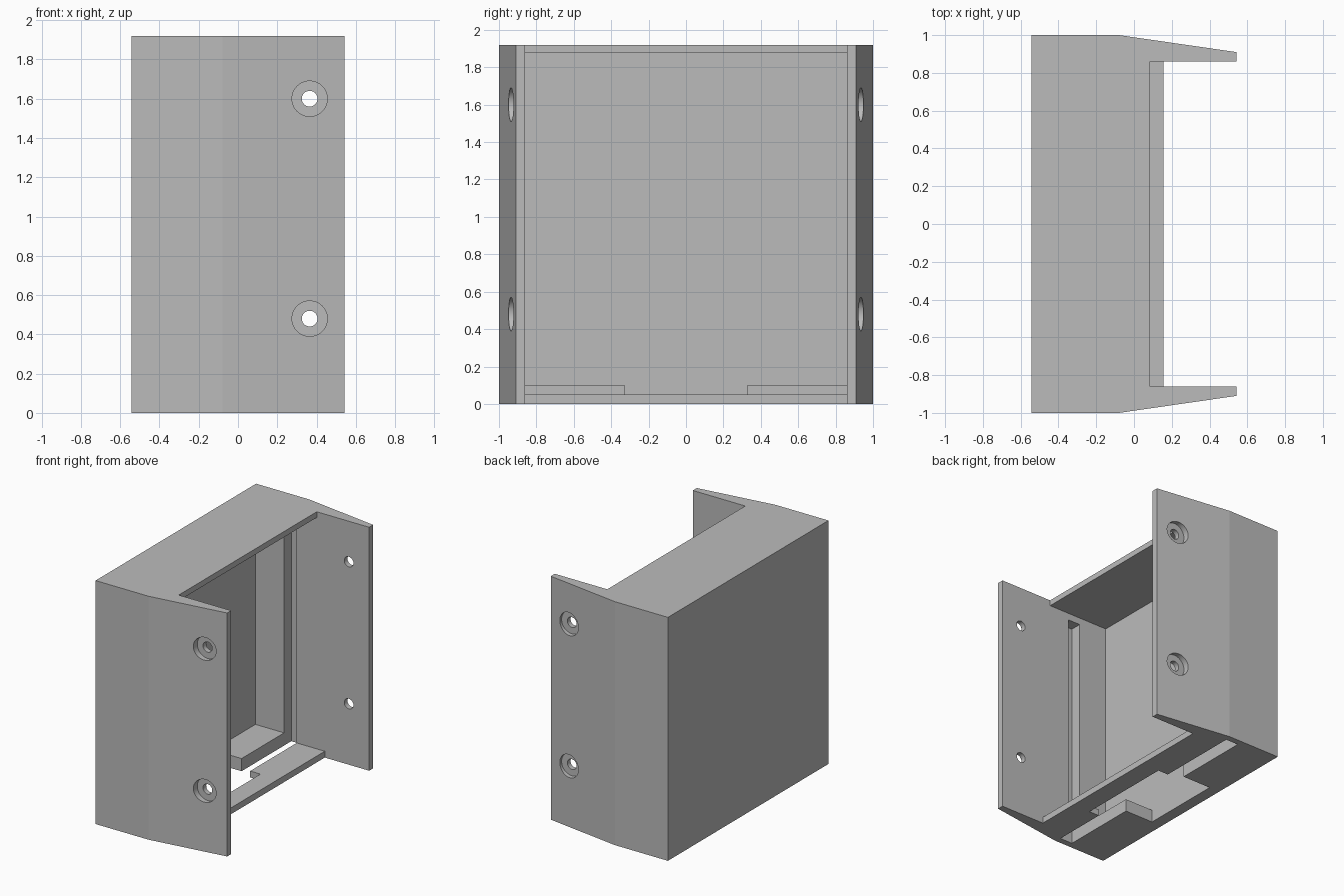
import bpy, bmesh, math
from mathutils import Matrix

if "Cube" in bpy.data.objects:
    bpy.data.objects.remove(bpy.data.objects["Cube"])

HEIGHT = 1.92
grey = bpy.data.materials.new("plain_grey")
grey.diffuse_color = (0.5, 0.5, 0.5, 1)
grey.use_nodes = True
grey.node_tree.nodes["Principled BSDF"].inputs["Base Color"].default_value = grey.diffuse_color


def make_object(name, bm):
    bmesh.ops.recalc_face_normals(bm, faces=bm.faces)
    mesh = bpy.data.meshes.new(name)
    bm.to_mesh(mesh)
    bm.free()
    mesh.materials.append(grey)
    obj = bpy.data.objects.new(name, mesh)
    bpy.context.collection.objects.link(obj)
    return obj


def prism(name, outline, z0, z1):
    bm = bmesh.new()
    face = bm.faces.new([bm.verts.new((x, y, z0)) for x, y in outline])
    top = bmesh.ops.extrude_face_region(bm, geom=[face])["geom"]
    verts = [v for v in top if isinstance(v, bmesh.types.BMVert)]
    bmesh.ops.translate(bm, verts=verts, vec=(0, 0, z1 - z0))
    return make_object(name, bm)


def box(name, x0, x1, y0, y1, z0, z1):
    return prism(name, [(x0, y0), (x1, y0), (x1, y1), (x0, y1)], z0, z1)


def cylinder(name, x, y0, y1, z, radius):
    bm = bmesh.new()
    bmesh.ops.create_cone(
        bm, cap_ends=True, segments=64, radius1=radius, radius2=radius,
        depth=abs(y1 - y0),
        matrix=Matrix.Translation((x, (y0 + y1) / 2, z)) @ Matrix.Rotation(math.pi / 2, 4, 'X'))
    return make_object(name, bm)


def cut(target, cutter):
    cutter.hide_render = True
    mod = target.modifiers.new("cut", 'BOOLEAN')
    mod.operation = 'DIFFERENCE'
    mod.solver = 'EXACT'
    mod.object = cutter
    bpy.context.view_layer.objects.active = target
    bpy.ops.object.modifier_apply(modifier=mod.name)
    bpy.data.objects.remove(cutter, do_unlink=True)


# Housing block with flanks that taper towards the open side
half = [(-0.5425, 1.0), (-0.08, 1.0), (0.5425, 0.91)]
housing = prism("housing", half + [(x, -y) for x, y in reversed(half)], 0, HEIGHT)

# Main cavity, leaving raised floor blocks at the back and a thin floor in front
cut(housing, box("cavity", -0.45, 1, -0.86, 0.86, 0.10, 1.875))
cut(housing, box("front_cavity", -0.20, 1, -0.86, 0.86, 0.05, 1.0))

# Open the space between the flanges past the top plate and the floor strip
cut(housing, box("top_opening", 0.085, 1, -0.86, 0.86, 1.5, 2.5))
cut(housing, box("floor_opening", 0.155, 1, -0.86, 0.86, -1, 1))

# Slide-in panel slot, through the floor and up both side walls
cut(housing, box("panel_slot", -0.20, -0.09, -0.95, 0.95, -1, 1.82))

# Cable opening between floor blocks and notch in the floor strip
cut(housing, box("floor_cutout", -0.45, -0.15, -0.33, 0.33, -1, 1))
cut(housing, box("floor_notch", -0.15, 0.0, -0.51, 0.28, -1, 1))

# Counterbored screw holes in both flanges
for side in (-1, 1):
    for z in (0.48, 1.60):
        cut(housing, cylinder("counterbore", 0.365, side * 0.90, side * 1.2, z, 0.09))
        cut(housing, cylinder("screw_hole", 0.365, side * 0.7, side * 1.1, z, 0.04))

# Smooth bores while keeping every other edge sharp
bpy.ops.object.select_all(action='DESELECT')
housing.select_set(True)
bpy.context.view_layer.objects.active = housing
bpy.ops.object.shade_smooth_by_angle(angle=math.radians(7))
